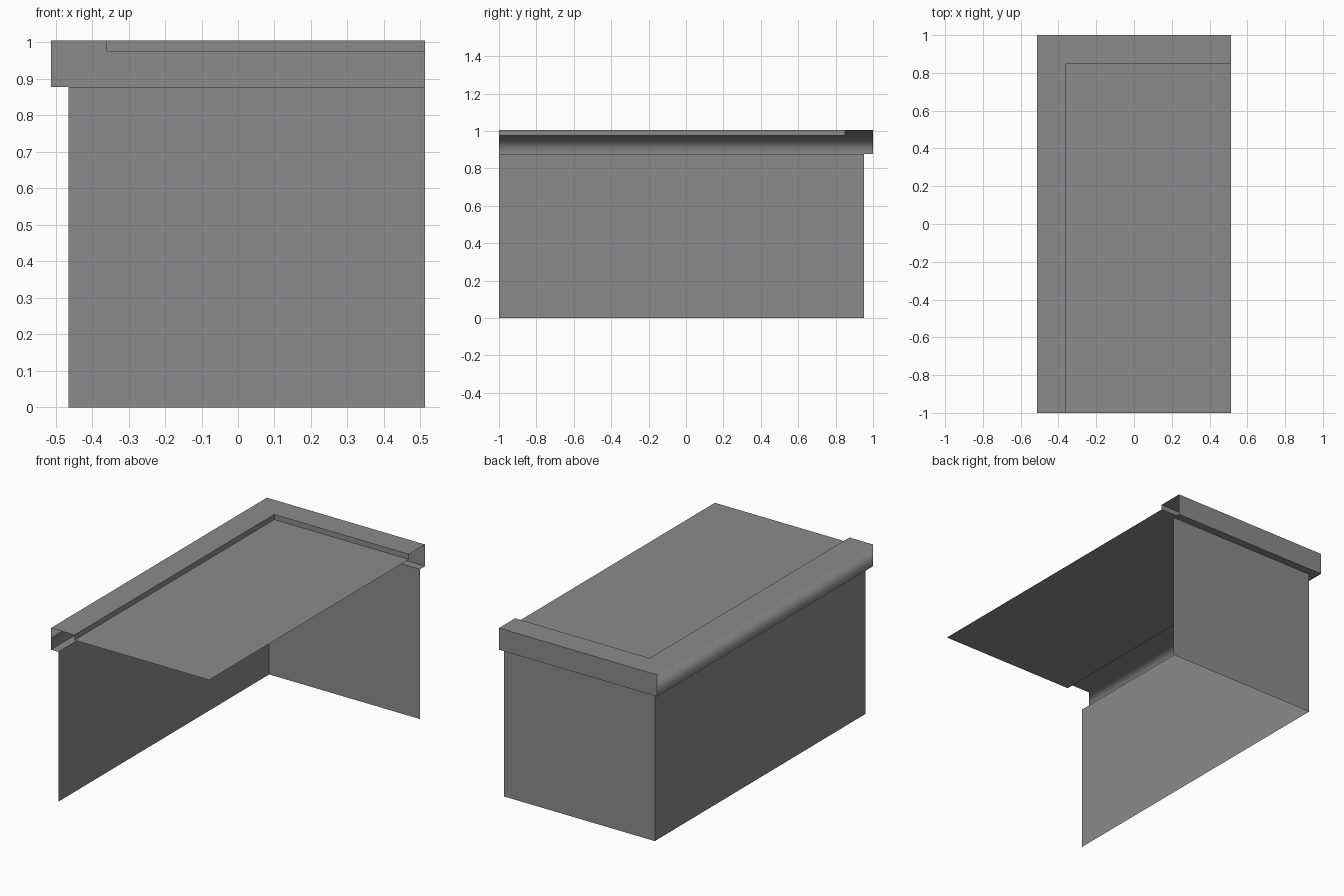
import bpy
import bmesh

cube = bpy.data.objects.get("Cube")
if cube:
    bpy.data.objects.remove(cube, do_unlink=True)

# Single grey finish
grey = bpy.data.materials.new("plain grey")
grey.use_nodes = True
colour = (0.26, 0.26, 0.26, 1)
grey.diffuse_color = colour
grey.node_tree.nodes["Principled BSDF"].inputs["Base Color"].default_value = colour

# Overall limits, and the inner corner of the raised rim
RIGHT, FRONT = 0.513, -1.0
INNER_X, INNER_Y = -0.36, 0.85
WALL, OUTER = 0.105, 0.153          # outward offsets from the inner corner
RIM_LOW, RIM_TOP, ROOF_Z = 0.878, 1.005, 0.975


def finish(name, bm):
    mesh = bpy.data.meshes.new(name)
    bm.to_mesh(mesh)
    bm.free()
    mesh.materials.append(grey)
    obj = bpy.data.objects.new(name, mesh)
    bpy.context.collection.objects.link(obj)
    return obj


def sweep_corner(name, profile, smooth_segments=()):
    """Sweep an open (offset, height) profile along the side, round the corner, along the back."""
    bm = bmesh.new()
    stations = []
    for station in range(3):
        ring = []
        for d, z in profile:
            x = RIGHT if station == 2 else INNER_X - d
            y = FRONT if station == 0 else INNER_Y + d * 0.98
            ring.append(bm.verts.new((x, y, z)))
        stations.append(ring)
    for arm in range(2):
        a, b = stations[arm], stations[arm + 1]
        for k in range(len(profile) - 1):
            face = bm.faces.new((a[k], a[k + 1], b[k + 1], b[k]))
            face.smooth = k in smooth_segments
    # Only the top outer edge of the side arm is softened
    for edge in bm.edges:
        edge.smooth = False
    if smooth_segments:
        bm.edges.get((stations[0][2], stations[1][2])).smooth = True
        for k in (2, 3):
            bm.edges.get((stations[1][k - 1], stations[1][k])).smooth = k == 3
    return finish(name, bm)


# Thin side and back walls
sweep_corner("walls", [(WALL, 0), (WALL, RIM_LOW)])

# Raised rim: underside lip, outer face, top and inner step
rim = sweep_corner("roof_rim", [(WALL, RIM_LOW), (OUTER, RIM_LOW), (OUTER, RIM_TOP),
                                (0, RIM_TOP), (0, ROOF_Z)], (1, 2))
soften = rim.modifiers.new("soft top edge", 'WEIGHTED_NORMAL')
soften.weight = 100
soften.keep_sharp = True

# Flat roof sheet
bm = bmesh.new()
bm.faces.new([bm.verts.new((x, y, ROOF_Z)) for x, y in
              ((INNER_X, FRONT), (RIGHT, FRONT), (RIGHT, INNER_Y), (INNER_X, INNER_Y))])
finish("roof", bm)
